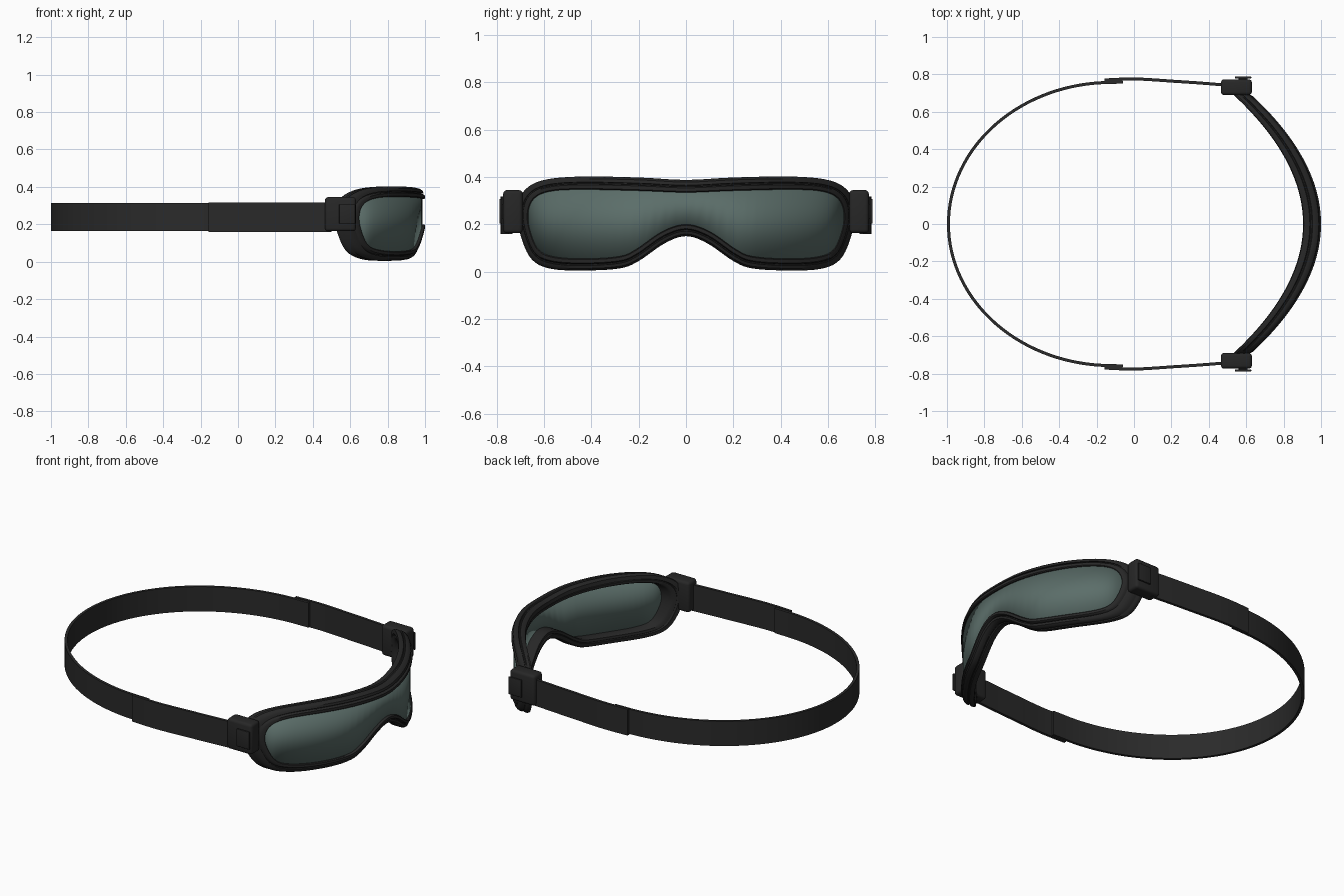
import bpy, bmesh, math
from mathutils import Vector

if "Cube" in bpy.data.objects:
    bpy.data.objects.remove(bpy.data.objects["Cube"])


def material(name, color):
    m = bpy.data.materials.new(name)
    m.use_nodes = True
    m.diffuse_color = (*color, 1)
    m.node_tree.nodes["Principled BSDF"].inputs["Base Color"].default_value = (*color, 1)
    return m


rubber = material("black rubber", (0.02, 0.02, 0.02))
webbing = material("black strap", (0.023, 0.023, 0.023))
tint = material("green grey lens", (0.105, 0.155, 0.142))


def finish(name, bm, mat, angle=35):
    bmesh.ops.recalc_face_normals(bm, faces=bm.faces)
    mesh = bpy.data.meshes.new(name)
    bm.to_mesh(mesh)
    bm.free()
    obj = bpy.data.objects.new(name, mesh)
    bpy.context.collection.objects.link(obj)
    mesh.materials.append(mat)
    bpy.ops.object.select_all(action='DESELECT')
    obj.select_set(True)
    bpy.context.view_layer.objects.active = obj
    bpy.ops.object.shade_smooth_by_angle(angle=math.radians(angle))
    return obj


def spline(pts, closed, steps=5):
    """Smooth curve through the points."""
    n, out = len(pts), []
    for i in range(n if closed else n - 1):
        a, b, c, d = [pts[j % n] if closed else pts[min(max(j, 0), n - 1)]
                      for j in range(i - 1, i + 3)]
        for s in range(steps):
            t = s / steps
            out.append(0.5 * (2 * b + (c - a) * t + (2 * a - 5 * b + 4 * c - d) * t * t
                              + (3 * b - a - 3 * c + d) * t ** 3))
    return out if closed else out + [pts[-1]]


def wrap(y):
    """Forward bulge of the face shield."""
    return 1.0 - 0.78 * y * y


def mirrored_loop(half):
    pts = [Vector(p) for p in half]
    return spline(pts + [Vector((-p.x, p.y)) for p in pts[-2:0:-1]], True)


# Half outlines (across, up) from top centre round to the nose
outer = mirrored_loop([(0, .388), (.2, .398), (.45, .402), (.61, .385), (.69, .335), (.715, .25),
                       (.695, .14), (.65, .05), (.57, .012), (.43, .005), (.28, .014),
                       (.2, .045), (.09, .12), (0, .15)])
inner = mirrored_loop([(0, .335), (.2, .342), (.45, .347), (.58, .338), (.645, .305), (.668, .24),
                       (.655, .16), (.62, .09), (.55, .062), (.42, .055), (.28, .065),
                       (.21, .095), (.1, .17), (0, .2)])

# Frame: grooved cross-section (inner-to-outer share, depth) swept round the outline
section = [(0, .04), (0, .006), (.08, 0), (.36, 0), (.44, .006), (.46, .018), (.54, .018),
           (.57, .008), (.82, .012), (.95, .022), (1, .035), (1, .045), (.9, .049),
           (.9, .055), (1, .06), (1, .08), (.9, .092), (.5, .096), (.44, .088),
           (.38, .092), (.1, .09), (0, .08)]
bm = bmesh.new()
rings = []
for o, i in zip(outer, inner):
    ring = []
    for t, depth in section:
        p = i.lerp(o, t)
        ring.append(bm.verts.new((wrap(p.x) - depth, p.x, p.y)))
    rings.append(ring)
for k, ring in enumerate(rings):
    nxt = rings[(k + 1) % len(rings)]
    for j in range(len(section)):
        m = (j + 1) % len(section)
        bm.faces.new((ring[j], ring[m], nxt[m], nxt[j]))
finish("goggle_frame", bm, rubber)

# Lens: vertical strips between the upper and lower edge of the opening
half = len(inner) // 2
side = inner[:half + 1]
peak = max(range(len(side)), key=lambda k: side[k].x)


def edge_height(pts, y):
    for a, b in zip(pts, pts[1:]):
        if a.x <= y <= b.x:
            return a.y + (b.y - a.y) * (y - a.x) / max(b.x - a.x, 1e-6)
    return pts[-1].y


upper, lower = side[:peak + 1], side[:peak - 1:-1]
columns = 48
bm = bmesh.new()
previous = None
for k in range(columns + 1):
    y = side[peak].x * math.sin(math.pi * (k / columns - 0.5))
    top, low = edge_height(upper, abs(y)), edge_height(lower, abs(y))
    pair = [bm.verts.new((wrap(y) - 0.02, y, z)) for z in (low - .004, top + .004)]
    if previous:
        bm.faces.new((previous[0], pair[0], pair[1], previous[1]))
    previous = pair
lens = finish("lens", bm, tint)
solid = lens.modifiers.new("thickness", 'SOLIDIFY')
solid.thickness = 0.012
solid.offset = 0


def strap(name, path, low, high, thick):
    """Flat band following a plan path."""
    bm = bmesh.new()
    last = None
    for k, p in enumerate(path):
        along = path[min(k + 1, len(path) - 1)] - path[max(k - 1, 0)]
        side = Vector((-along.y, along.x)).normalized() * thick / 2
        ring = [bm.verts.new((*(p + side * s), z))
                for s, z in ((-1, low), (1, low), (1, high), (-1, high))]
        if last:
            for j in range(4):
                m = (j + 1) % 4
                bm.faces.new((last[j], last[m], ring[m], ring[j]))
        else:
            bm.faces.new(ring)
        last = ring
    bm.faces.new(last)
    finish(name, bm, webbing)


# Rear strap: half ellipse round the back of the head
arc = [Vector((-.12 - .872 * math.sin(math.pi * k / 64), .757 * math.cos(math.pi * k / 64)))
       for k in range(65)]
strap("rear_strap", [Vector((-.06, .759))] + arc + [Vector((-.06, -.759))], .165, .313, .016)


def block(name, x, y, z, bevel, mat):
    """Rounded box from its ranges."""
    bm = bmesh.new()
    bmesh.ops.create_cube(bm, size=1)
    for v in bm.verts:
        v.co = [(r[0] + r[1]) / 2 + c * (r[1] - r[0]) for r, c in zip((x, y, z), v.co)]
    bmesh.ops.bevel(bm, geom=bm.edges[:], offset=bevel, segments=3, profile=0.5, affect='EDGES')
    finish(name, bm, mat)


# Side straps, buckles and buckle plates on both sides
for label, s in (("left", 1), ("right", -1)):
    points = [(.5, .742), (.35, .754), (.2, .764), (.05, .774), (-.05, .775), (-.158, .77)]
    path = spline([Vector((x, y * s)) for x, y in points], False)
    strap(label + "_side_strap", path, .16, .317, .016)
    block(label + "_buckle", (.465, .63), sorted((.69 * s, .773 * s)), (.163, .345), .016, rubber)
    block(label + "_buckle_plate", (.54, .627), sorted((.777 * s, .789 * s)), (.203, .307),
          .004, rubber)
    block(label + "_plate_post", (.56, .607), sorted((.76 * s, .78 * s)), (.225, .285),
          .003, rubber)
